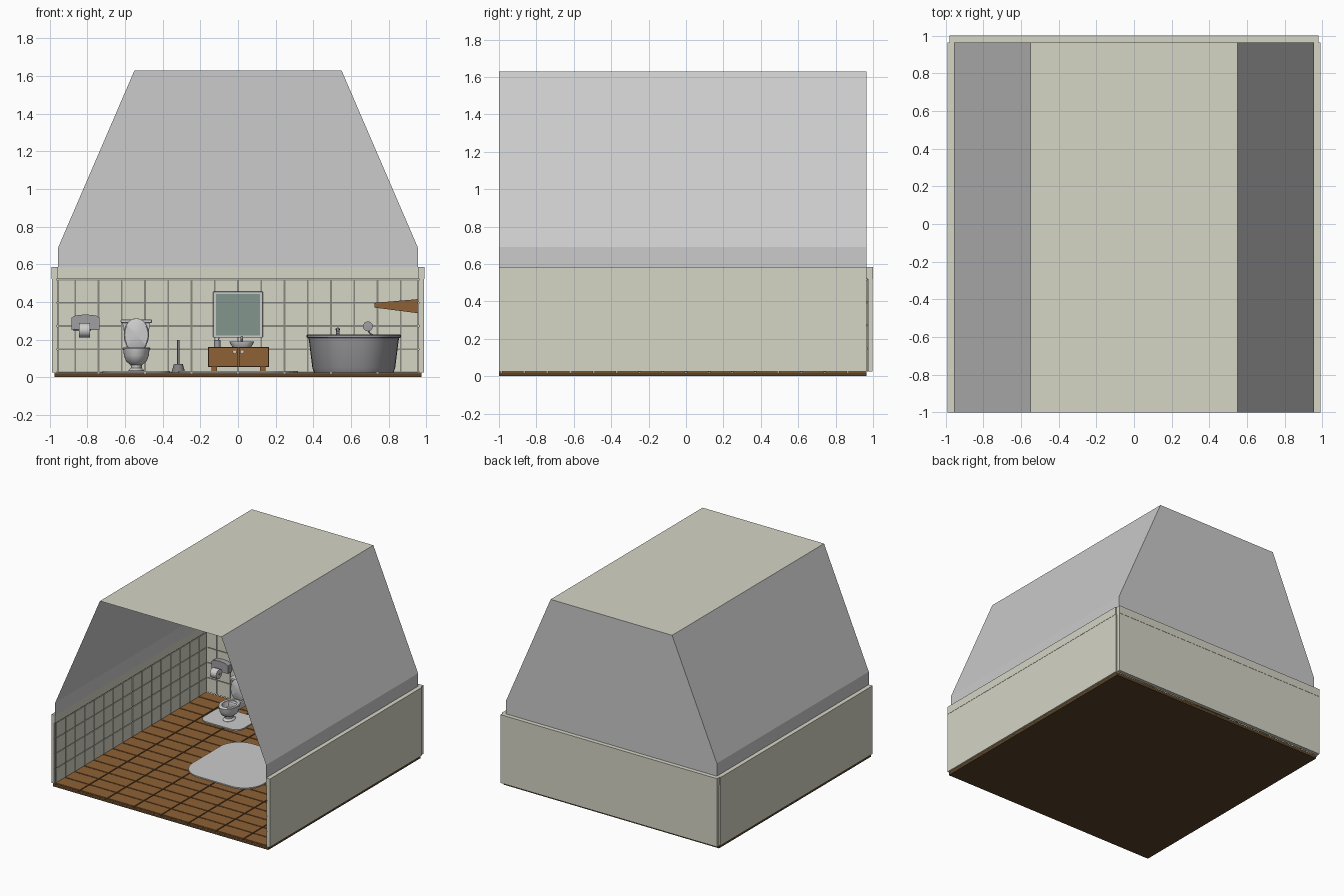
import bpy, bmesh, math
from mathutils import Matrix, Vector

if "Cube" in bpy.data.objects:
    bpy.data.objects.remove(bpy.data.objects["Cube"])


def material(name, r, g, b):
    m = bpy.data.materials.new(name)
    m.diffuse_color = (r, g, b, 1)
    m.use_nodes = True
    m.node_tree.nodes["Principled BSDF"].inputs["Base Color"].default_value = m.diffuse_color
    return m


BEIGE = material("beige", 0.66, 0.66, 0.56)
GROUT = material("grout", 0.25, 0.25, 0.21)
WOOD = material("wood", 0.27, 0.12, 0.035)
DARK_WOOD = material("dark_wood", 0.10, 0.055, 0.02)
GLASS = material("mirror_glass", 0.23, 0.30, 0.27)
DARK = material("dark_grey", 0.22, 0.22, 0.23)
METAL = material("metal", 0.35, 0.35, 0.37)


def finish(name, bm, mat=None, smooth=False, fix=True):
    if fix:
        bmesh.ops.recalc_face_normals(bm, faces=bm.faces)
    me = bpy.data.meshes.new(name)
    bm.to_mesh(me)
    bm.free()
    ob = bpy.data.objects.new(name, me)
    bpy.context.collection.objects.link(ob)
    if mat:
        me.materials.append(mat)
    if smooth:
        bpy.ops.object.select_all(action='DESELECT')
        ob.select_set(True)
        bpy.context.view_layer.objects.active = ob
        bpy.ops.object.shade_smooth_by_angle(angle=math.radians(40))
    return ob


def add_box(bm, x0, x1, y0, y1, z0, z1):
    m = Matrix.Translation(((x0 + x1) / 2, (y0 + y1) / 2, (z0 + z1) / 2))
    bmesh.ops.create_cube(bm, size=1, matrix=m @ Matrix.Diagonal((x1 - x0, y1 - y0, z1 - z0, 1)))


def box(name, x0, x1, y0, y1, z0, z1, mat=None, bevel=0):
    bm = bmesh.new()
    add_box(bm, x0, x1, y0, y1, z0, z1)
    if bevel:
        bmesh.ops.bevel(bm, geom=bm.edges[:], offset=bevel, segments=2, affect='EDGES', profile=0.5)
    return finish(name, bm, mat)


def prism(name, pts, axis, a, b, mat=None, smooth=False):
    """Extrude a closed outline: (x, z) along y, or (x, y) along z."""
    bm = bmesh.new()
    put = (lambda p, t: (p[0], t, p[1])) if axis == 'y' else (lambda p, t: (p[0], p[1], t))
    v0 = [bm.verts.new(put(p, a)) for p in pts]
    v1 = [bm.verts.new(put(p, b)) for p in pts]
    bm.faces.new(v0)
    bm.faces.new(v1)
    for i in range(len(pts)):
        j = (i + 1) % len(pts)
        bm.faces.new((v0[i], v0[j], v1[j], v1[i]))
    return finish(name, bm, mat, smooth)


def rounded(x0, x1, y0, y1, r, n=8):
    pts = []
    for k, (cx, cy) in enumerate(((x1 - r, y1 - r), (x0 + r, y1 - r), (x0 + r, y0 + r), (x1 - r, y0 + r))):
        for i in range(n + 1):
            t = (k + i / n) * math.pi / 2
            pts.append((cx + r * math.cos(t), cy + r * math.sin(t)))
    return pts


def lathe(name, profile, loc, mat=None, sy=1, power=2, n=32, rot=None):
    """Turn an (r, z) profile; power above 2 gives a squarer plan."""
    bm = bmesh.new()
    rings = []
    for r, z in profile:
        if r == 0:
            rings.append([bm.verts.new((0, 0, z))])
            continue
        ring = []
        for i in range(n):
            c, s = math.cos(math.tau * i / n), math.sin(math.tau * i / n)
            x = math.copysign(abs(c) ** (2 / power), c)
            y = math.copysign(abs(s) ** (2 / power), s)
            ring.append(bm.verts.new((r * x, r * y * sy, z)))
        rings.append(ring)
    for p, q in zip(rings, rings[1:]):
        for i in range(n):
            j = (i + 1) % n
            if len(p) == 1:
                bm.faces.new((p[0], q[i], q[j]))
            elif len(q) == 1:
                bm.faces.new((p[i], p[j], q[0]))
            else:
                bm.faces.new((p[i], p[j], q[j], q[i]))
    m = Matrix.Translation(loc)
    if rot:
        m = m @ Matrix.Rotation(math.radians(90), 4, rot)
    bmesh.ops.transform(bm, matrix=m, verts=bm.verts)
    return finish(name, bm, mat, True)


def disc(name, r, h, loc, mat=None, rot=None, sy=1, n=24):
    return lathe(name, [(0, 0), (r, 0), (r, h), (0, h)], loc, mat, sy, 2, n, rot)


def tube(name, pts, r, mat=None):
    cu = bpy.data.curves.new(name, 'CURVE')
    cu.dimensions, cu.bevel_depth, cu.bevel_resolution, cu.use_fill_caps = '3D', r, 2, True
    sp = cu.splines.new('BEZIER')
    sp.bezier_points.add(len(pts) - 1)
    for bp, p in zip(sp.bezier_points, pts):
        bp.co = p
        bp.handle_left_type = bp.handle_right_type = 'AUTO'
    ob = bpy.data.objects.new(name, cu)
    bpy.context.collection.objects.link(ob)
    if mat:
        cu.materials.append(mat)


def cells(lo, hi, step, origin=0.0, gap=0.009):
    """Tile intervals between lo and hi, with seams at origin + k * step."""
    cuts = [lo] + [origin + k * step for k in range(-20, 21) if lo + 0.01 < origin + k * step < hi - 0.01] + [hi]
    return [(a + gap / 2, b - gap / 2) for a, b in zip(cuts, cuts[1:])]


# Floor with tiles
box("floor_base", -0.975, 0.975, -1, 0.965, 0, 0.019, DARK_WOOD)
bm = bmesh.new()
for x0, x1 in cells(-0.979, 0.979, 0.247):
    for y0, y1 in cells(-1.004, 0.969, 0.1235):
        add_box(bm, x0, x1, y0, y1, 0.004, 0.025)
finish("floor_tiles", bm, WOOD)

# Lower walls with tiles and top band
T = 0.1235
rows = cells(0.025, 0.519, T, 0.025)
box("back_wall", -0.98, 0.98, 0.972, 0.998, 0.025, 0.585, BEIGE)
box("back_grout", -0.956, 0.956, 0.969, 0.973, 0.025, 0.52, GROUT)
box("back_band", -0.98, 0.98, 0.963, 1.0, 0.521, 0.585, BEIGE)
bm = bmesh.new()
for x0, x1 in cells(-0.955, 0.955, T):
    for z0, z1 in rows:
        add_box(bm, x0, x1, 0.964, 0.971, z0, z1)
finish("back_tiles", bm, BEIGE)
for s, side in ((-1, "left"), (1, "right")):
    def span(a, b):
        return sorted((s * a, s * b))
    box(side + "_wall", *span(0.964, 0.988), -1, 0.965, 0.025, 0.585, BEIGE)
    box(side + "_grout", *span(0.961, 0.965), -0.999, 0.965, 0.025, 0.52, GROUT)
    box(side + "_band", *span(0.955, 0.99), -1, 0.965, 0.521, 0.585, BEIGE)
    bm = bmesh.new()
    for y0, y1 in cells(-1.004, 0.965, T):
        for z0, z1 in rows:
            add_box(bm, *span(0.956, 0.963), y0, y1, z0, z1)
    finish(side + "_tiles", bm, BEIGE)

# Upper shell: sloping sides, back gable and flat ceiling
gable = [(-0.955, 0.585), (-0.955, 0.69), (-0.55, 1.63), (0.55, 1.63), (0.955, 0.69), (0.955, 0.585)]


def sheet(name, pts, mat=None):
    bm = bmesh.new()
    for (xa, za), (xb, zb) in zip(pts, pts[1:]):
        bm.faces.new([bm.verts.new(p) for p in ((xa, -1, za), (xb, -1, zb), (xb, 0.965, zb), (xa, 0.965, za))])
    bmesh.ops.remove_doubles(bm, verts=bm.verts, dist=0.0001)
    finish(name, bm, mat, fix=False)


sheet("left_slope", gable[:3])
sheet("ceiling", gable[2:4], BEIGE)
sheet("right_slope", gable[3:])
bm = bmesh.new()
bm.faces.new([bm.verts.new((x, 0.965, z)) for x, z in gable])
finish("back_gable", bm, fix=False)

# Rugs
prism("large_rug", rounded(-0.32, 0.32, -0.30, 0.40, 0.17), 'z', 0.024, 0.034)
prism("toilet_rug", rounded(-0.72, -0.36, 0.52, 0.80, 0.07), 'z', 0.024, 0.034)

# Toilet
TX = -0.54
lathe("toilet_bowl", [(0, 0.026), (0.042, 0.026), (0.042, 0.036), (0.029, 0.05), (0.03, 0.065), (0.055, 0.085),
      (0.066, 0.115), (0.07, 0.148), (0.055, 0.148), (0.045, 0.11), (0, 0.09)], (TX, 0.66, 0), sy=1.35)
lathe("toilet_seat", [(0.05, 0.148), (0.073, 0.148), (0.074, 0.154), (0.07, 0.158), (0.05, 0.157), (0.05, 0.148)],
      (TX, 0.66, 0), sy=1.35)
lathe("toilet_lid", [(0, 0), (0.064, 0), (0.067, 0.005), (0.062, 0.01), (0, 0.012)], (TX, 0.775, 0.225), sy=1.3, rot='X')
prism("toilet_tank", [(TX - 0.05, 0.15), (TX + 0.05, 0.15), (TX + 0.074, 0.29), (TX - 0.074, 0.29)], 'y', 0.785, 0.93)
box("tank_lid", TX - 0.083, TX + 0.083, 0.775, 0.94, 0.288, 0.306, bevel=0.005)
box("toilet_neck", TX - 0.045, TX + 0.045, 0.70, 0.90, 0.09, 0.152, bevel=0.012)
disc("flush_button", 0.015, 0.006, (TX, 0.86, 0.305))

# Paper holder on the back wall
prism("paper_holder", [(-0.885, 0.25), (-0.735, 0.25), (-0.735, 0.315), (-0.755, 0.328), (-0.81, 0.334),
      (-0.865, 0.328), (-0.885, 0.315)], 'y', 0.92, 0.966, METAL)
disc("paper_roll", 0.038, 0.058, (-0.845, 0.88, 0.25), rot='Y')
tube("paper_rod", [(-0.87, 0.93, 0.25), (-0.86, 0.88, 0.25), (-0.78, 0.88, 0.25)], 0.005, METAL)

# Toilet brush
lathe("brush_holder", [(0, 0.025), (0.036, 0.025), (0.034, 0.035), (0.024, 0.07), (0, 0.072)], (-0.317, 0.82, 0), DARK, n=20)
disc("brush_handle", 0.006, 0.13, (-0.317, 0.82, 0.068), DARK, n=12)

# Vanity cabinet with doors, knobs and feet
box("cabinet", -0.16, 0.165, 0.73, 0.955, 0.055, 0.16, WOOD)
for s, side in ((-1, "left"), (1, "right")):
    cx = 0.0025 + s * 0.081
    box(side + "_door", cx - 0.079, cx + 0.079, 0.722, 0.731, 0.058, 0.157, WOOD)
    lathe(side + "_knob", [(0, 0), (0.005, 0), (0.005, 0.006), (0.011, 0.01), (0.011, 0.016), (0, 0.02)],
          (0.0025 + s * 0.02, 0.722, 0.135), n=16, rot='X')
    for y in (0.75, 0.93):
        box(side + "_foot", cx + s * 0.048 - 0.014, cx + s * 0.048 + 0.014, y - 0.014, y + 0.014, 0.024, 0.056, WOOD)
lathe("basin", [(0, 0.16), (0.05, 0.16), (0.064, 0.185), (0.064, 0.19), (0.055, 0.19), (0.045, 0.17), (0, 0.167)],
      (0.02, 0.82, 0), sy=1.1, power=3)
tube("basin_tap", [(0.02, 0.92, 0.16), (0.02, 0.92, 0.20), (0.02, 0.895, 0.212), (0.02, 0.865, 0.197)], 0.007, METAL)
disc("soap_cup", 0.017, 0.038, (-0.11, 0.82, 0.16), METAL, n=16)
tube("toothbrush", [(-0.115, 0.82, 0.165), (-0.10, 0.825, 0.212)], 0.003)

# Mirror
box("mirror_frame", -0.132, 0.132, 0.947, 0.968, 0.21, 0.455, bevel=0.004)
box("mirror_glass", -0.118, 0.118, 0.943, 0.95, 0.223, 0.442, GLASS)

# Bathtub
lathe("bathtub", [(0, 0.026), (0.212, 0.026), (0.22, 0.05), (0.24, 0.208), (0.25, 0.211), (0.25, 0.223), (0.246, 0.227),
      (0.222, 0.227), (0.2, 0.08), (0.17, 0.06), (0, 0.055)], (0.615, 0.45, 0), METAL, sy=1.7, power=2.5, n=64)
tube("bath_tap", [(0.53, 0.90, 0.20), (0.53, 0.90, 0.245), (0.53, 0.86, 0.255), (0.53, 0.81, 0.238)], 0.009, METAL)
disc("tap_handle", 0.013, 0.01, (0.53, 0.90, 0.25), METAL, n=16)
lathe("shower_head", [(0, 0), (0.013, 0), (0.026, 0.022), (0.026, 0.03), (0, 0.032)], (0.69, 0.87, 0.27), METAL, rot='X')
tube("shower_arm", [(0.69, 0.965, 0.28), (0.69, 0.92, 0.275), (0.69, 0.868, 0.27)], 0.007, METAL)
tube("shower_hose", [(0.69, 0.88, 0.262), (0.70, 0.89, 0.235), (0.735, 0.90, 0.215), (0.735, 0.94, 0.19)], 0.004, METAL)

# Wooden shelf on the right wall
prism("wall_shelf", [(0.725, 0.37), (0.957, 0.34), (0.957, 0.415), (0.725, 0.395)], 'y', 0.30, 0.75, WOOD)
